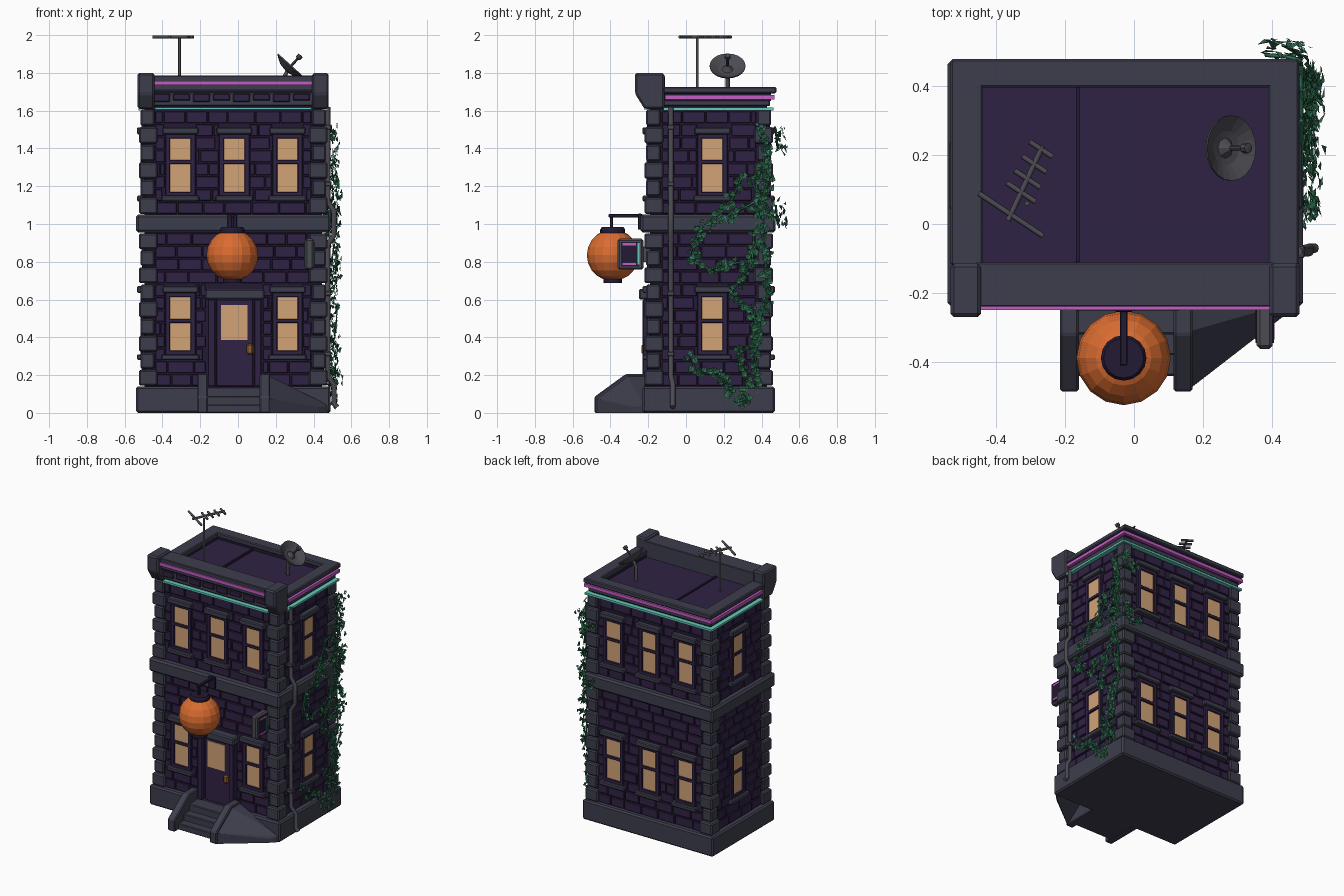
import bpy, bmesh, math, random
from mathutils import Vector, Matrix

if "Cube" in bpy.data.objects:
    bpy.data.objects.remove(bpy.data.objects["Cube"])

random.seed(4)

def colour(name, r, g, b):
    m = bpy.data.materials.new(name)
    m.diffuse_color = (r, g, b, 1)
    m.use_nodes = True
    m.node_tree.nodes["Principled BSDF"].inputs["Base Color"].default_value = m.diffuse_color
    return m

STONE = colour("slate stone", 0.048, 0.048, 0.075)
WALL = colour("purple brick", 0.03, 0.016, 0.058)
DARK = colour("dark mortar", 0.017, 0.010, 0.032)
GLOW = colour("warm window", 0.64, 0.37, 0.18)
ORANGE = colour("lantern orange", 0.70, 0.15, 0.03)
PINK = colour("neon pink", 0.56, 0.11, 0.56)
TEAL = colour("neon teal", 0.13, 0.60, 0.50)
GREEN = colour("ivy green", 0.028, 0.15, 0.075)
METAL = colour("grey metal", 0.07, 0.07, 0.085)
BRASS = colour("brass", 0.28, 0.12, 0.03)

def finish(name, bm, mat, bevel=0.0):
    bmesh.ops.recalc_face_normals(bm, faces=bm.faces)
    me = bpy.data.meshes.new(name)
    bm.to_mesh(me)
    bm.free()
    me.materials.append(mat)
    ob = bpy.data.objects.new(name, me)
    bpy.context.collection.objects.link(ob)
    if bevel:
        mod = ob.modifiers.new("bevel", 'BEVEL')
        mod.width = bevel
        mod.segments = 1
    return ob

def boxes(name, items, mat, bevel=0.0):
    """One object from boxes given as x0, x1, y0, y1, z0, z1."""
    bm = bmesh.new()
    for x0, x1, y0, y1, z0, z1 in items:
        m = Matrix.Translation(((x0+x1)/2, (y0+y1)/2, (z0+z1)/2)) @ Matrix.Diagonal((abs(x1-x0), abs(y1-y0), abs(z1-z0), 1))
        bmesh.ops.create_cube(bm, size=1, matrix=m)
    return finish(name, bm, mat, bevel)

def hull(name, pts, mat, bevel=0.0):
    bm = bmesh.new()
    for p in pts:
        bm.verts.new(p)
    bmesh.ops.convex_hull(bm, input=bm.verts)
    bmesh.ops.dissolve_limit(bm, angle_limit=0.02, verts=bm.verts, edges=bm.edges)
    return finish(name, bm, mat, bevel)

def prism(name, prof, x0, x1, mat, bevel=0.0):
    """Extrude a (y, z) profile along x."""
    bm = bmesh.new()
    f = bm.faces.new([bm.verts.new((x0, y, z)) for y, z in prof])
    ex = bmesh.ops.extrude_face_region(bm, geom=[f])['geom']
    bmesh.ops.translate(bm, vec=(x1-x0, 0, 0), verts=[v for v in ex if isinstance(v, bmesh.types.BMVert)])
    return finish(name, bm, mat, bevel)

def tube(name, paths, r, mat, res=1):
    cu = bpy.data.curves.new(name, 'CURVE')
    cu.dimensions = '3D'
    cu.bevel_depth, cu.bevel_resolution, cu.use_fill_caps = r, res, True
    for pts in paths:
        s = cu.splines.new('POLY')
        s.points.add(len(pts)-1)
        for q, p in zip(s.points, pts):
            q.co = (*p, 1)
    cu.materials.append(mat)
    ob = bpy.data.objects.new(name, cu)
    bpy.context.collection.objects.link(ob)

def lathe(name, prof, n, mat, matrix):
    """Spin an (r, z) profile about z, then place it."""
    bm = bmesh.new()
    vs = [bm.verts.new((r, 0, z)) for r, z in prof]
    es = [bm.edges.new(p) for p in zip(vs, vs[1:])]
    bmesh.ops.spin(bm, geom=vs+es, axis=(0, 0, 1), cent=(0, 0, 0), steps=n, angle=2*math.pi)
    bmesh.ops.remove_doubles(bm, verts=bm.verts, dist=1e-4)
    bmesh.ops.transform(bm, matrix=matrix, verts=bm.verts)
    return finish(name, bm, mat)

X0, X1, Y0, Y1 = -0.495, 0.445, -0.19, 0.43     # wall planes
def on(side, u0, u1, z0, z1, d0, d1):
    """Box on a wall: u along it, d outward from it."""
    return {'F': (u0, u1, Y0-d1, Y0-d0, z0, z1), 'B': (u0, u1, Y1+d0, Y1+d1, z0, z1),
            'R': (X1+d0, X1+d1, u0, u1, z0, z1), 'L': (X0-d1, X0-d0, u0, u1, z0, z1)}[side]

# Main masses
boxes("wall_core", [(X0, X1, Y0, Y1, 0.1, 1.66)], DARK)
boxes("plinth", [(-0.54, 0.49, -0.23, 0.47, 0, 0.14)], STONE, 0.01)
boxes("middle_band", [(-0.54, 0.49, -0.24, 0.475, 0.955, 1.05)], STONE, 0.012)

# Corner quoins
quoins = []
for za, zb, n in ((0.14, 0.955, 9), (1.05, 1.61, 6)):
    h = (zb-za)/n
    for i in range(n):
        w, o = (0.10, 0.03) if i % 2 == 0 else (0.075, 0.021)
        z0, z1 = za+i*h+0.004, za+(i+1)*h-0.004
        for x0, x1 in ((X0-o, X0-o+w), (X1+o-w, X1+o)):
            for y0, y1 in ((Y0-o, Y0-o+w), (Y1+o-w, Y1+o)):
                quoins.append((x0, x1, y0, y1, z0, z1))
boxes("corner_quoins", quoins, STONE, 0.008)

# Windows: dark frame, two glowing panes, stone header and sill
openings = {'F': [(-0.17, 0.13, 0, 0.67)], 'B': [], 'R': [], 'L': []}
frames, panes, trims = [], [], []
for side in 'FBRL':
    for zb in (0.33, 1.17):
        us = (0.14,) if side in 'RL' else (-0.305, -0.02, 0.262)
        for u in us:
            if side == 'F' and zb < 1 and u == -0.02:
                continue
            for a, b, z0, z1 in ((-.08, -.054, -.025, .31), (.054, .08, -.025, .31), (-.06, .06, -.025, 0),
                                 (-.06, .06, .147, .168), (-.06, .06, .283, .31)):
                frames.append(on(side, u+a, u+b, zb+z0, zb+z1, 0, 0.02))
            panes += [on(side, u-.054, u+.054, zb, zb+.147, 0, .008), on(side, u-.054, u+.054, zb+.168, zb+.283, 0, .012)]
            trims += [on(side, u-.095, u+.095, zb+.305, zb+.342, 0, .04), on(side, u-.10, u+.10, zb-.05, zb-.02, 0, .04)]
            openings[side].append((u-.08, u+.08, zb-.05, zb+.34))
boxes("window_frames", frames, WALL, 0.003)
boxes("window_panes", panes, GLOW)
boxes("window_headers_and_sills", trims, STONE, 0.006)

# Staggered raised bricks, skipping the openings
bricks = []
for side in 'FBRL':
    ua, ub = (-0.44, 0.39) if side in 'FB' else (-0.13, 0.37)
    for za, zb, n in ((0.14, 0.955, 12), (1.05, 1.60, 8)):
        h = (zb-za)/n
        for i in range(n):
            u = ua - random.uniform(0, 0.08)
            while u < ub:
                e = u + random.uniform(0.10, 0.15)
                a, b = max(u, ua), min(e, ub)
                z0, z1 = za+i*h+0.004, za+(i+1)*h-0.004
                for o in openings[side]:
                    if z1 > o[2] and z0 < o[3] and b > o[0] and a < o[1]:
                        if o[0]-a > b-o[1]:
                            b = o[0]
                        else:
                            a = o[1]
                if b-a > 0.02:
                    bricks.append(on(side, a+0.003, b-0.003, z0, z1, 0, random.uniform(.009, .016)))
                u = e
boxes("wall_bricks", bricks, WALL, 0.003)

# Door with surround, pane and handle
boxes("door", [(-0.115, 0.08, -0.21, -0.18, 0.14, 0.60)], WALL, 0.004)
boxes("door_surround", [(-0.16, -0.12, -0.23, -0.18, 0.14, 0.60), (0.085, 0.125, -0.23, -0.18, 0.14, 0.60)], WALL, 0.005)
boxes("door_header", [(-0.175, 0.14, -0.25, -0.18, 0.60, 0.655)], STONE, 0.008)
boxes("door_pane", [(-0.09, 0.05, -0.216, -0.205, 0.385, 0.57)], GLOW)
boxes("door_handle", [(0.045, 0.08, -0.235, -0.21, 0.31, 0.365)], BRASS, 0.008)

# Stairs, cheek walls and side ramp
boxes("steps", [(-0.17, 0.13, y, -0.2, 0, z) for y, z in ((-0.44, 0.045), (-0.38, 0.09), (-0.32, 0.138))], STONE, 0.005)
cheek = [(-0.485, 0), (-0.485, 0.085), (-0.32, 0.205), (-0.21, 0.205), (-0.21, 0)]
prism("left_stair_wall", cheek, -0.215, -0.16, STONE, 0.006)
prism("right_stair_wall", cheek, 0.115, 0.17, STONE, 0.006)
hull("side_ramp", [(0.165, -.475, 0), (0.165, -.475, .075), (0.165, -.31, .195), (0.165, -.22, .195),
                   (0.43, -.27, 0), (0.43, -.27, .03), (0.48, -.22, 0), (0.48, -.22, .04)], STONE)

# Cornice, parapets and roof
boxes("roof_deck", [(-0.17, 0.40, -0.13, 0.41, 1.64, 1.672), (-0.46, -0.165, -0.13, 0.41, 1.64, 1.678)], WALL, 0.003)
boxes("roof_seam", [(-0.168, -0.156, -0.11, 0.40, 1.66, 1.686)], DARK)
boxes("cornice_ledge", [(-0.51, 0.46, -0.205, 0.445, 1.625, 1.655)], STONE, 0.005)
boxes("parapet_core", [(0.39, 0.455, -.12, .45, 1.65, 1.70), (-.505, -.44, -.12, .45, 1.65, 1.70),
                       (-.5, .45, .40, .445, 1.65, 1.70)], DARK)
boxes("parapet_rim", [(0.388, 0.478, -.12, .478, 1.692, 1.725), (-.532, -.438, -.12, .478, 1.692, 1.725),
                      (-.5, .45, .395, .478, 1.692, 1.725)], STONE, 0.006)
prism("front_parapet", [(-.24, 1.785), (-.112, 1.785), (-.112, 1.64), (-.205, 1.64), (-.205, 1.69), (-.235, 1.71)], -.46, .41, STONE, 0.004)
boxes("front_frieze", [(-.45 + i*.106, -.36 + i*.106, -.214, -.19, 1.645 + .008*(i % 2), 1.69) for i in range(8)], WALL, 0.005)
post = [(-.27, 1.80), (-.115, 1.80), (-.115, 1.61), (-.22, 1.61), (-.27, 1.69)]
prism("left_parapet_post", post, -0.532, -0.443, STONE, 0.01)
prism("right_parapet_post", post, 0.393, 0.48, STONE, 0.01)

# Neon strips round the cornice
boxes("pink_neon", [(-.443, .393, -.249, -.235, 1.735, 1.757), (.45, .477, -.11, .465, 1.660, 1.682),
                    (-.53, -.50, -.11, .465, 1.660, 1.682), (-.53, .477, .44, .468, 1.660, 1.682)], PINK)
boxes("teal_neon", [(-.44, .39, -.222, -.185, 1.605, 1.618), (.44, .476, -.12, .458, 1.602, 1.616),
                    (-.526, -.49, -.12, .458, 1.602, 1.616), (-.526, .476, .425, .462, 1.602, 1.616)], TEAL)

# Hanging lantern and bracket
LX, LY, LZ = -0.03, -0.388, 0.835
at = Matrix.Translation((LX, LY, LZ))
lathe("lantern", [(0.137*math.sin(math.pi*i/10), -0.137*math.cos(math.pi*i/10)) for i in range(11)], 16, ORANGE, at)
lathe("lantern_caps", [(0, .148), (.058, .148), (.066, .135), (.066, .118), (.045, .118), (.045, -.12), (.05, -.12), (.05, -.148), (0, -.148)], 16, DARK, at)
boxes("lantern_arm", [(LX-.011, LX+.011, -.41, -.23, 1.035, 1.052), (LX-.008, LX+.008, LY-.015, LY+.001, .97, 1.04),
                      (LX-.025, LX+.025, -.255, -.235, .97, 1.055)], DARK, 0.003)

# Projecting neon sign
boxes("sign_case", [(.355, .402, -.362, -.225, .758, .922)], METAL, 0.01)
boxes("sign_mount", [(.365, .392, -.24, -.18, .80, .88)], METAL)
for nm, x in (("right", .402), ("left", .355)):
    boxes(nm+"_sign_face", [(x-.003, x+.003, -.345, -.245, .775, .905)], DARK)
    boxes(nm+"_sign_pink", [(x-.005, x+.005, -.335, -.265, z, z+.012) for z in (.782, .887)], PINK)
    boxes(nm+"_sign_teal", [(x-.005, x+.005, -.257, -.247, .785, .90)], TEAL)

# Drain pipe with clamps
tube("drain_pipe", [[(.475, -.08, 1.62), (.475, -.08, 1.12), (.508, -.08, 1.07), (.508, -.08, .94), (.475, -.08, .89),
                     (.475, -.08, .2), (.508, -.07, .15), (.508, -.07, .05), (.525, -.07, .03)]], 0.014, METAL, 2)
boxes("pipe_clamps", [(.44, .494, -.099, -.061, z, z+.025) for z in (.3, .62, 1.2, 1.5)], METAL, 0.004)

# Roof antenna
tube("antenna_pole", [[(-.31, .06, 1.66), (-.31, .06, 1.99)]], 0.008, METAL)
A, B = Vector((-.365, .01, 1.99)), Vector((-.265, .225, 1.99))
side = Vector((.83, -.55, 0))
bars = [(A, B)]
for t, w in ((.08, .112), (.38, .05), (.56, .045), (.76, .042), (.96, .04)):
    c = A.lerp(B, t)
    bars.append((c-side*w, c+side*w))
tube("antenna_bars", bars, 0.008, METAL)

# Satellite dish
tilt = Matrix.Translation((.275, .22, 1.83)) @ Matrix.Rotation(math.radians(42), 4, 'Y')
lathe("dish", [(0, -.03), (.05, -.022), (.095, .005), (.095, .012), (.05, -.012), (0, -.02)], 20, METAL, tilt)
lathe("dish_feed", [(0, -.02), (.03, -.015), (.007, .01), (.007, .06), (.015, .064), (.015, .084), (0, .086)], 8, METAL, tilt)
tube("dish_stand", [[(.262, .22, 1.81), (.24, .22, 1.77), (.24, .22, 1.66)]], 0.012, METAL)

# Ivy: stems on the right wall and rear corner, folded leaves, small flowers
W = .485
runs = [[(.39, 1.52), (.43, 1.4), (.37, 1.2), (.46, 1.04), (.36, .95), (.35, .8), (.24, .64), (.36, .52), (.38, .38), (.27, .3), (.34, .16), (.27, .03)],
        [(.43, 1.38), (.43, 1.2), (.38, 1.08), (.42, .85), (.43, .6), (.36, .4), (.38, .1)],
        [(.30, 1.26), (.23, 1.1), (.07, .96), (.03, .83), (.12, .76), (.3, .8)], [(.37, 1.12), (.2, 1.03)],
        [(.02, .32), (.05, .22), (.18, .21), (.23, .1), (.33, .07)]]
paths = [[Vector((W, y, z)) for y, z in r] for r in runs]
paths += [[Vector((.48, .475, z+.1)), Vector((.44, .485, z)), Vector((.38, .49, z+.02))] for z in (1.0, 1.4)]
tube("ivy_stems", paths, 0.006, GREEN, 0)
leaf, flower = bmesh.new(), bmesh.new()
def add_leaf(bm, c, out, s):
    q = out.to_track_quat('Z', 'Y').to_matrix() @ Matrix.Rotation(random.uniform(0, 6.28), 3, 'Z') @ Matrix.Rotation(random.uniform(-.7, .7), 3, 'X')
    v = [bm.verts.new(c + q @ (Vector(p)*s)) for p in ((0, -.8, 0), (.75, -.2, .3), (.4, .4, .15), (0, 1.1, 0), (-.4, .4, .15), (-.75, -.2, .3))]
    bm.faces.new(v[:4])
    bm.faces.new([v[0], v[3], v[4], v[5]])
for p in paths:
    out = Vector((1, 0, 0)) if p[0].x == p[1].x else Vector((.2, 1, 0))
    for a, b in zip(p, p[1:]):
        for i in range(int((b-a).length/0.0095)):
            c = a.lerp(b, random.random()) + Vector([random.gauss(0, .016) for k in range(3)])*0.9
            add_leaf(leaf, c + out*random.uniform(.008, .03), out, random.uniform(.015, .026))
    for c in (p[0], p[len(p)//2]):
        for i in range(4):
            add_leaf(flower, c + out*.038 + Vector((0, random.uniform(-.015, .015), random.uniform(-.015, .015))), out, .011)
finish("ivy_leaves", leaf, GREEN)
finish("ivy_flowers", flower, TEAL)
